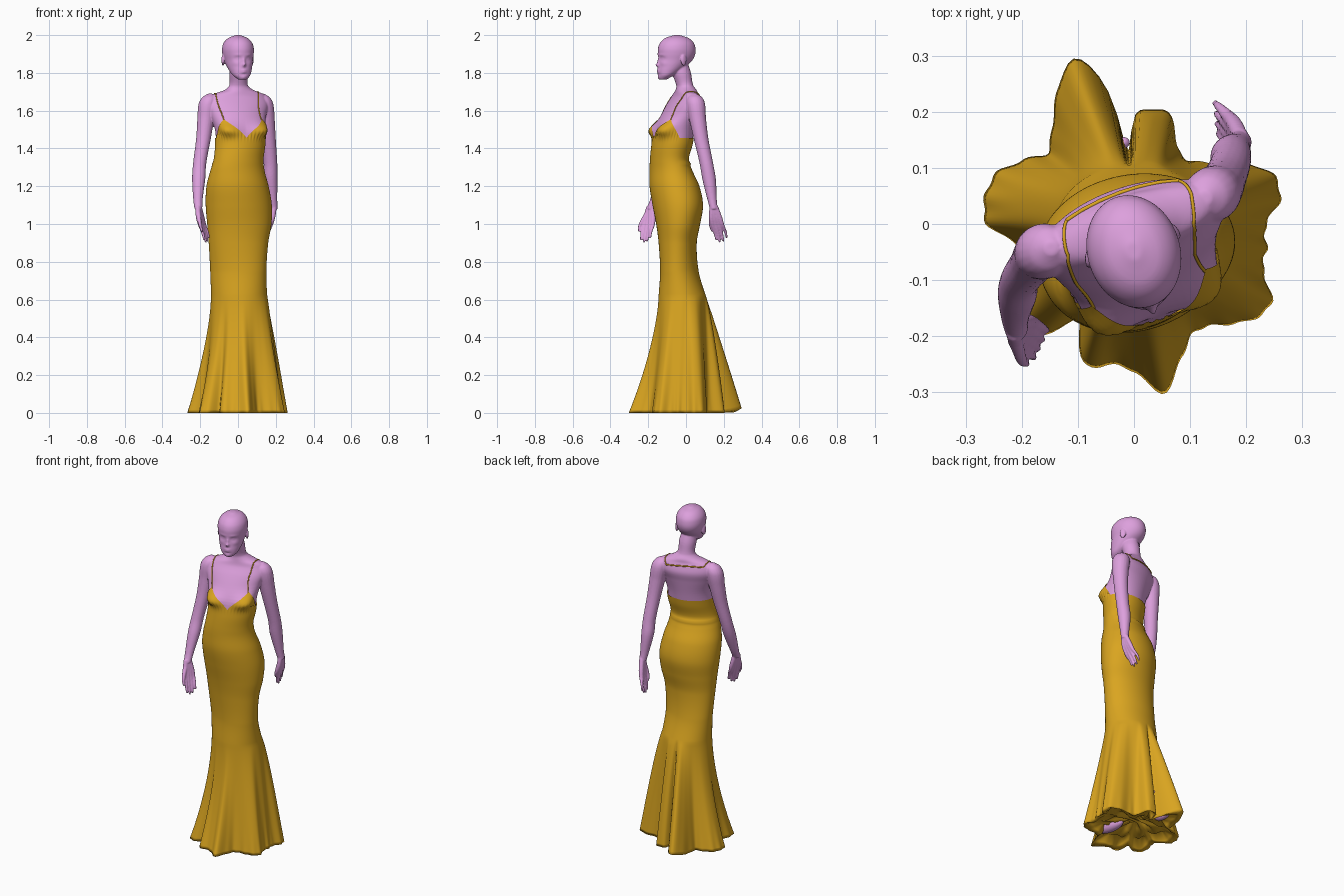
import bpy, bmesh
from math import sin, cos, pi, exp, sqrt, radians, degrees, atan2
from mathutils import Vector, Matrix
from mathutils.bvhtree import BVHTree

cube = bpy.data.objects.get("Cube")
if cube:
    bpy.data.objects.remove(cube)

TURN = 18           # the upper body twists to its left
KNEE = 0.62         # height where the skirt starts to flare
COLS = 216

# Torso and dress outline: height, then min x, max x, min y, max y
OUTLINE = [
    (.55, -.14, .16, -.145, .13), (.62, -.138, .15, -.14, .1),
    (.75, -.142, .145, -.132, .062), (.9, -.15, .155, -.14, .052),
    (1, -.158, .172, -.153, .07), (1.1, -.166, .174, -.172, .085),
    (1.2, -.162, .157, -.188, .066), (1.28, -.142, .136, -.188, .03),
    (1.34, -.124, .13, -.186, .01), (1.42, -.117, .14, -.178, .03),
    (1.5, -.122, .142, -.165, .045), (1.58, -.15, .15, -.13, .065),
    (1.63, -.165, .16, -.105, .08), (1.67, -.155, .15, -.08, .075),
    (1.69, -.125, .13, -.068, .066), (1.71, -.07, .08, -.055, .055),
    (1.735, -.046, .052, -.052, .038), (1.8, -.046, .052, -.075, .026),
    (1.85, -.04, .045, -.09, .01)]

# Hem radius in thousandths, every ten degrees from +x
HEM = [235, 265, 262, 220, 170, 150, 155, 200, 210, 205, 245, 314,
       272, 228, 200, 228, 262, 270, 262, 210, 205, 238, 264, 257,
       200, 265, 255, 262, 305, 250, 220, 235, 268, 283, 245, 240]

# Head: height, centre y, half width, half depth
HEAD = [(1.765, -.076, .022, .02), (1.785, -.062, .045, .04),
        (1.81, -.042, .058, .062), (1.84, -.022, .068, .079),
        (1.87, -.006, .075, .093), (1.9, 0, .081, .101),
        (1.93, .001, .082, .101), (1.96, .002, .073, .09),
        (1.985, .002, .049, .062), (2, .002, .012, .016)]

# Face relief: side offset, height, spread x, spread z, push back
FACE = [(.031, 1.876, .015, .01, .006), (.031, 1.875, .009, .006, -.004),
        (.03, 1.895, .018, .006, -.002), (0, 1.842, .009, .009, -.016),
        (0, 1.862, .007, .016, -.008), (0, 1.814, .016, .004, -.005),
        (0, 1.804, .014, .004, -.005), (0, 1.793, .02, .004, .003),
        (0, 1.775, .016, .008, -.004), (.042, 1.85, .015, .012, -.003)]

# Arms: height, centre x, centre y, radius
RIGHT_ARM = [(1.08, -.21, -.188, .021), (1.13, -.212, -.165, .025),
             (1.24, -.208, -.125, .035), (1.32, -.203, -.1, .035),
             (1.45, -.183, -.072, .039), (1.56, -.17, -.055, .045),
             (1.635, -.16, -.048, .049), (1.67, -.152, -.045, .038),
             (1.69, -.147, -.043, .012)]
LEFT_ARM = [(1.08, .189, .147, .021), (1.13, .183, .138, .025),
            (1.24, .173, .122, .036), (1.32, .172, .108, .036),
            (1.45, .161, .08, .039), (1.56, .149, .061, .045),
            (1.635, .138, .052, .049), (1.67, .131, .048, .038),
            (1.69, .126, .046, .012)]


def material(name, colour):
    m = bpy.data.materials.new(name)
    m.use_nodes = True
    m.diffuse_color = (*colour, 1)
    m.node_tree.nodes["Principled BSDF"].inputs["Base Color"].default_value = (*colour, 1)
    return m


def sample(rows, z):
    """Smooth interpolation of a table whose first column is height."""
    i = 0
    while i < len(rows) - 2 and z > rows[i + 1][0]:
        i += 1
    p, q = rows[i], rows[i + 1]
    before, after = rows[max(i - 1, 0)], rows[min(i + 2, len(rows) - 1)]
    h = q[0] - p[0]
    t = min(max((z - p[0]) / h, 0), 1)
    out = []
    for k in range(1, len(p)):
        m0 = (q[k] - before[k]) / (q[0] - before[0]) * h
        m1 = (after[k] - p[k]) / (after[0] - p[0]) * h
        d = q[k] - p[k]
        out.append(p[k] + t * (m0 + t * (3 * d - 2 * m0 - m1 + t * (m0 + m1 - 2 * d))))
    return out


def heights(rows, n):
    zs = [p[0] + (q[0] - p[0]) * j / n for p, q in zip(rows, rows[1:]) for j in range(n)]
    return zs + [rows[-1][0]]


def spin(x, y, turn):
    c, s = cos(radians(turn)), sin(radians(turn))
    return x * c - y * s, x * s + y * c


def angles(n):
    return [2 * pi * i / n - pi for i in range(n)]


def loft(bm, rows, cap_end=True):
    rings = [[bm.verts.new(p) for p in row] for row in rows]
    n = len(rings[0])
    for lo, hi in zip(rings, rings[1:]):
        for i in range(n):
            bm.faces.new((lo[i], lo[(i + 1) % n], hi[(i + 1) % n], hi[i]))
    bm.faces.new(rings[0][::-1])
    if cap_end:
        bm.faces.new(rings[-1])


def finish(bm, name, mat):
    bmesh.ops.recalc_face_normals(bm, faces=bm.faces)
    for f in bm.faces:
        f.smooth = True
    me = bpy.data.meshes.new(name)
    bm.to_mesh(me)
    bm.free()
    me.materials.append(mat)
    ob = bpy.data.objects.new(name, me)
    bpy.context.collection.objects.link(ob)
    return ob


def torso_point(a, z, off=0):
    """Point on the torso; angle 0 is the front, positive toward the left."""
    x0, x1, y0, y1 = sample(OUTLINE, z)
    X, Y = (x1 - x0) / 2, (y1 - y0) / 2
    turn = TURN - 47 * min(max(1.3 - z, 0), .55)
    cc, ss = cos(radians(turn)) ** 2, sin(radians(turn)) ** 2
    wide = sqrt((X * X * cc - Y * Y * ss) / (cc - ss))
    deep = sqrt(max(Y * Y * cc - X * X * ss, 1e-4) / (cc - ss))
    rise = .042 if z > 1.495 else .03
    off += .032 * exp(-((abs(a) - .68) / .38) ** 2 - ((z - 1.495) / rise) ** 2)
    x, y = spin((wide + off) * sin(a), -(deep + off) * cos(a), turn)
    return Vector((x + (x0 + x1) / 2, y + (y0 + y1) / 2, z))


def hem_radius(phi):
    u = (phi / (2 * pi) * 36) % 36
    i, t = int(u), u % 1
    p0, p1, p2, p3 = (HEM[(i + k) % 36] / 1000 for k in (-1, 0, 1, 2))
    r = p1 + .5 * t * (p2 - p0 + t * (2 * p0 - 5 * p1 + 4 * p2 - p3 + t * (3 * (p1 - p2) + p3 - p0)))
    return r - .09 * exp(-((degrees(phi) - 95) / 4) ** 2)     # deep fold beside the train


def skirt_point(a, t):
    """The back and left flare early, the front and right flare late."""
    p = torso_point(a, KNEE, .005)
    phi = atan2(p.y, p.x)
    r = hem_radius(phi) + .003 * sin(31 * a) * t ** 5
    q = Vector((r * cos(phi), r * sin(phi), .25 * max(0, r * sin(phi) - .2)))
    point = p.lerp(q, t ** (1.2 - .3 * cos(phi) - .38 * sin(phi)))
    point.z = p.z + (q.z - p.z) * t
    return point


def dress_point(a, f):
    tent = max(0, 1 - abs(abs(a) - .75) / .75)
    z = KNEE + (1.455 + .1 * tent ** .85 - KNEE) * f
    back = max(0, -cos(a))
    off = .005 + .008 * back * exp(-((z - 1.32) / .009) ** 2)
    if abs(a) < 1.4:
        off += .002 * sin(48 * a) * exp(-((z - 1.468) / .018) ** 2)
    return torso_point(a, z, off)


def tube(bm, rows, n=4):
    ring = []
    for z in heights(rows, n):
        x, y, r = sample(rows, z)
        ring.append([(x + r * cos(a), y + r * sin(a), z) for a in angles(20)])
    loft(bm, ring)


def blob(bm, centre, size, turn=0):
    bmesh.ops.create_uvsphere(bm, u_segments=20, v_segments=14, radius=1, matrix=(
        Matrix.Translation(centre) @ Matrix.Rotation(radians(turn), 4, 'Z')
        @ Matrix.Diagonal((*size, 1))))


def hand(bm, wrist, forward, drift):
    """Four fingers that merge into a palm, and a thumb on the forward side."""
    w, f, d = Vector(wrist), Vector(forward), Vector(drift)

    def joint(spread, drop, lean, r):
        p = w + f * spread + d * lean
        return (w.z - drop, p.x, p.y, r)
    for k, length in zip((-1.5, -.5, .5, 1.5), (.16, .177, .183, .172)):
        tube(bm, [joint(k * .019, length, 1.1, .0055), joint(k * .019, length - .035, .9, .008),
                  joint(k * .018, .09, .5, .0115), joint(k * .015, .05, .25, .014),
                  joint(k * .006, -.01, 0, .014)])
    tube(bm, [joint(.046, .125, .95, .006), joint(.045, .09, .7, .0095), joint(.02, .03, .2, .013)])


skin = material("plum skin", (.723, .352, .723))
cloth = material("golden cloth", (.70, .376, .0144))

# Body: torso, neck, arms, hands, head and feet fused into one skin
bm = bmesh.new()
loft(bm, [[torso_point(a, z) for a in angles(64)] for z in heights(OUTLINE[8:], 5)])
tube(bm, RIGHT_ARM, 6)
tube(bm, LEFT_ARM, 6)
hand(bm, (-.21, -.187, 1.085), (-.4, -.85, 0), (.04, -.025, 0))
hand(bm, (.191, .147, 1.085), (.1, -.95, 0), (-.04, .038, 0))

rows = []
for z in heights(HEAD, 7):
    cy, wide, deep = sample(HEAD, z)
    row = []
    for a in angles(96):
        x, y = wide * sin(a), cy - deep * cos(a)
        if abs(a) < pi / 2:
            y += sum(push * exp(-((abs(x) - fx) / sx) ** 2 - ((z - fz) / sz) ** 2)
                     for fx, fz, sx, sz, push in FACE)
        x, y = spin(x, y, TURN)
        row.append((x, y - .05, z))
    rows.append(row)
loft(bm, rows)
for side in (-1, 1):
    x, y = spin(side * .079, .014, TURN)
    blob(bm, (x, y - .05, 1.868), (.008, .018, .03), TURN + side * 20)
blob(bm, (.06, -.13, .05), (.035, .09, .035), 10)
blob(bm, (-.08, .15, .07), (.033, .07, .05))
blob(bm, skirt_point(-2.9, .72), (.011, .011, .011))     # raised heel at the train
body = finish(bm, "body", skin)
fuse = body.modifiers.new("fuse", 'REMESH')
fuse.mode = 'VOXEL'
fuse.voxel_size = .004
fuse.use_smooth_shade = True
soften = body.modifiers.new("soften", 'SMOOTH')
soften.factor = .5
soften.iterations = 3

# Dress: gathered hem, flared skirt, fitted body and two cups
bm = bmesh.new()
rows = []
for scale, z in ((.15, .06), (.4, .05), (.6, .035), (.75, .045), (.88, .014)):
    rows.append([Vector((p.x * scale, p.y * scale, z + .012 * sin(9 * a + 20 * scale)))
                 for a in angles(COLS) for p in [skirt_point(a, 1)]])
rows += [[skirt_point(a, 1 - j / 36) for a in angles(COLS)] for j in range(36)]
rows += [[dress_point(a, j / 80) for a in angles(COLS)] for j in range(81)]
loft(bm, rows, cap_end=False)
finish(bm, "dress", cloth)

# Straps laid on the skin
tree = BVHTree.FromObject(body, bpy.context.evaluated_depsgraph_get())


def strap(name, points, radius):
    points = [Vector(p) for p in points]
    path = [p.lerp(q, j / 6) for p, q in zip(points, points[1:]) for j in range(6)]
    path.append(points[-1])
    cu = bpy.data.curves.new(name, 'CURVE')
    cu.dimensions = '3D'
    cu.bevel_depth = radius
    cu.bevel_resolution = 2
    sp = cu.splines.new('POLY')
    sp.points.add(len(path) - 1)
    for pt, p in zip(sp.points, path):
        spot, normal, _, _ = tree.find_nearest(p)
        pt.co = (*(spot + normal * .001), 1)
    cu.materials.append(cloth)
    bpy.context.collection.objects.link(bpy.data.objects.new(name, cu))


right_end, left_end = (-.13, .02, 1.682), (.08, .09, 1.668)
strap("right_strap", [torso_point(-.75, 1.545), (-.105, -.12, 1.63), (-.122, -.06, 1.7),
                      (-.13, -.01, 1.695), right_end], .003)
strap("left_strap", [torso_point(.75, 1.545), (.12, -.07, 1.63), (.108, 0, 1.7),
                     (.1, .05, 1.69), left_end], .003)
strap("back_strap", [right_end, left_end], .004)
